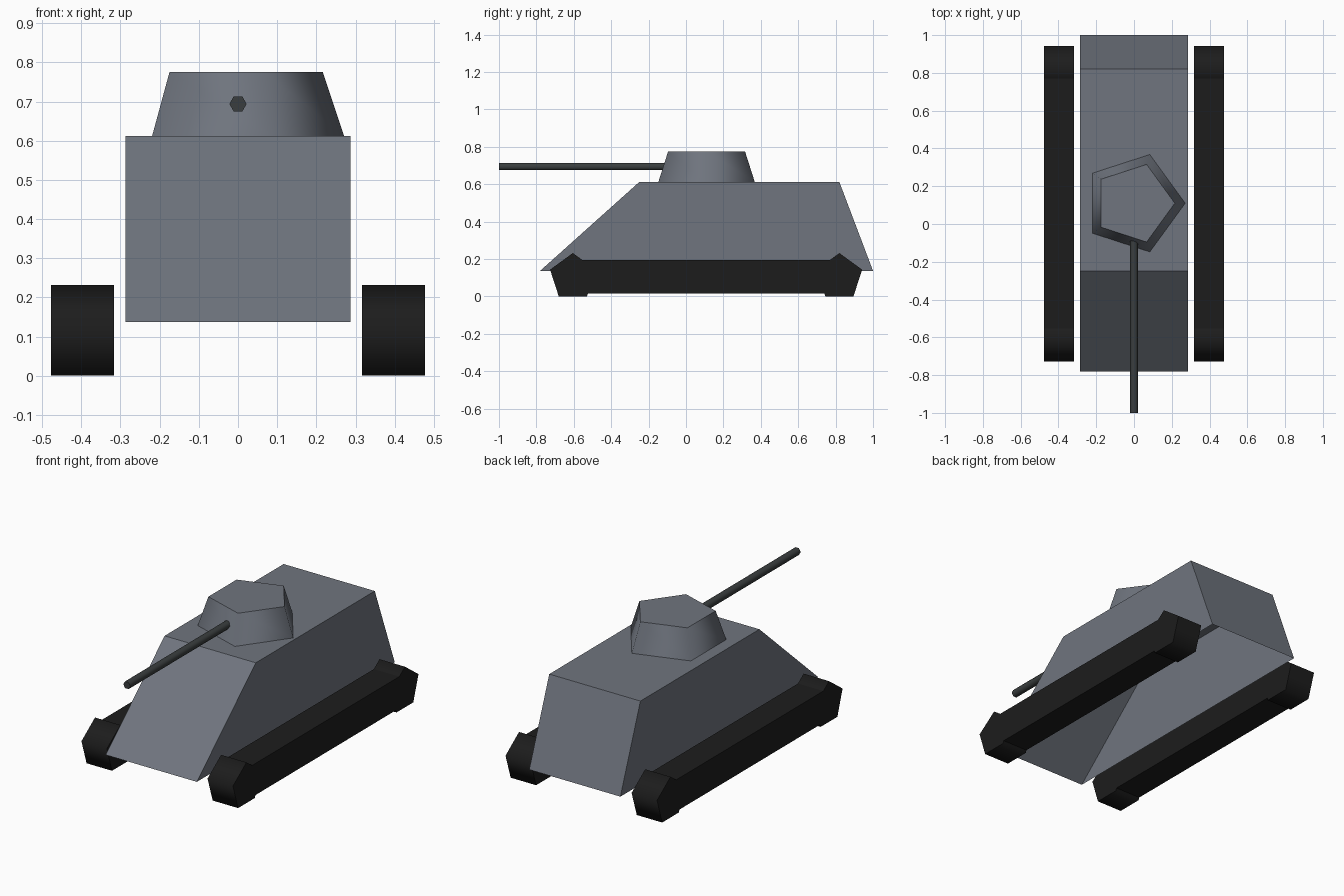
import bpy, bmesh
from math import radians, sin, cos, tau

cube = bpy.data.objects.get("Cube")
if cube:
    bpy.data.objects.remove(cube, do_unlink=True)


def material(name, rgb):
    m = bpy.data.materials.new(name)
    m.use_nodes = True
    m.diffuse_color = (*rgb, 1)
    m.node_tree.nodes["Principled BSDF"].inputs["Base Color"].default_value = (*rgb, 1)
    return m


HULL = material("blue_grey_armour", (0.16, 0.177, 0.21))
GUN = material("dark_gunmetal", (0.042, 0.048, 0.049))
TRACK = material("black_track", (0.012, 0.012, 0.012))


def loft(name, ring_a, ring_b, mat, smooth=False, open_start=False):
    """Solid or open shell between two matching rings of points."""
    bm = bmesh.new()
    a = [bm.verts.new(p) for p in ring_a]
    b = [bm.verts.new(p) for p in ring_b]
    n = len(a)
    if not open_start:
        bm.faces.new(a)
    bm.faces.new(b[::-1])
    for i in range(n):
        j = (i + 1) % n
        bm.faces.new((a[j], a[i], b[i], b[j]))
    bmesh.ops.recalc_face_normals(bm, faces=bm.faces)
    mesh = bpy.data.meshes.new(name)
    bm.to_mesh(mesh)
    bm.free()
    mesh.materials.append(mat)
    obj = bpy.data.objects.new(name, mesh)
    bpy.context.collection.objects.link(obj)
    if smooth:
        bpy.ops.object.select_all(action="DESELECT")
        obj.select_set(True)
        bpy.context.view_layer.objects.active = obj
        bpy.ops.object.shade_smooth_by_angle(angle=radians(73))


def extrude_x(name, profile, x0, x1, mat, smooth=False):
    loft(name, [(x0, y, z) for y, z in profile],
         [(x1, y, z) for y, z in profile], mat, smooth)


def ring(sides, radius, start=0.0):
    return [(radius * cos(start + tau * i / sides), radius * sin(start + tau * i / sides))
            for i in range(sides)]


def rectangle(half_width, y0, y1, z):
    return [(-half_width, y0, z), (half_width, y0, z),
            (half_width, y1, z), (-half_width, y1, z)]


# Wedge hull, a shell open underneath
loft("hull", rectangle(0.287, -0.78, 1.0, 0.137), rectangle(0.287, -0.25, 0.82, 0.612),
     HULL, open_start=True)

# Five-sided tapered turret
loft("turret", [(x, y + 0.11, 0.612) for x, y in ring(5, 0.271)],
     [(x, y + 0.11, 0.776) for x, y in ring(5, 0.216)], HULL, True)

# Six-sided gun barrel
loft("gun_barrel", [(x, -1.0, z + 0.694) for x, z in ring(6, 0.022)],
     [(x, -0.03, z + 0.694) for x, z in ring(6, 0.022)], GUN, True)

# Tracks: a long bar joining two five-sided wheels on each side
for side, s in (("left", 1), ("right", -1)):
    x0, x1 = 0.317 * s, 0.477 * s
    extrude_x(side + "_track", [(-0.605, 0.015), (-0.605, 0.195), (0.82, 0.195), (0.82, 0.015)],
              x0, x1, TRACK)
    for end, y0 in (("front", -0.605), ("rear", 0.82)):
        wheel = [(y + y0, z + 0.104) for y, z in ring(5, 0.128, tau / 4)]
        extrude_x(f"{side}_{end}_wheel", wheel, x0, x1, TRACK, True)
